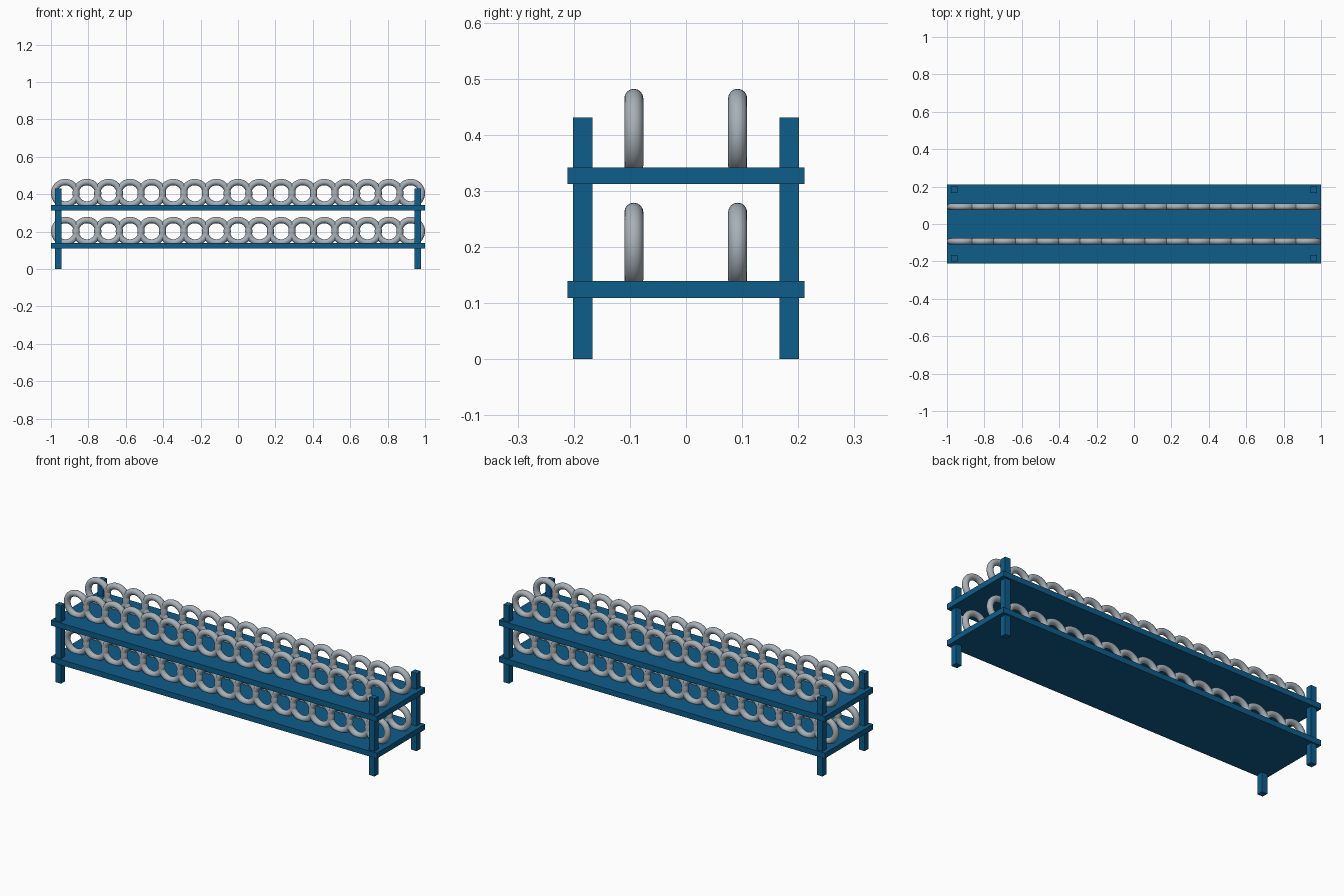
import bpy
import math

cube = bpy.data.objects.get("Cube")
if cube:
    bpy.data.objects.remove(cube, do_unlink=True)


def make_material(name, color):
    mat = bpy.data.materials.new(name)
    mat.use_nodes = True
    mat.diffuse_color = (*color, 1)
    mat.node_tree.nodes["Principled BSDF"].inputs["Base Color"].default_value = (*color, 1)
    return mat


blue = make_material("blue_paint", (0.004, 0.109, 0.255))
steel = make_material("grey_steel", (0.39, 0.44, 0.48))


def box(name, center, size, mat):
    bpy.ops.mesh.primitive_cube_add(size=1, location=center)
    obj = bpy.context.object
    obj.name = name
    obj.scale = size
    bpy.ops.object.transform_apply(location=False, rotation=False, scale=True)
    obj.data.materials.append(mat)
    return obj


# Rack: two long shelves on four square posts
SHELF_THICK = 0.03
shelf_tops = {"lower": 0.139, "upper": 0.342}
for level, top in shelf_tops.items():
    box(level + "_shelf", (0, 0, top - SHELF_THICK / 2), (2, 0.423, SHELF_THICK), blue)

POST_HEIGHT = 0.431
for side, x in (("right", -0.962), ("left", 0.962)):
    for end, y in (("front", -0.184), ("back", 0.184)):
        box(f"{end}_{side}_post", (x, y, POST_HEIGHT / 2), (0.034, 0.034, POST_HEIGHT), blue)

# Upright rings: overlapping rows, sunk slightly into each shelf
RING, TUBE, COUNT = 0.06, 0.017, 17
bpy.ops.mesh.primitive_torus_add(major_radius=RING, minor_radius=TUBE,
                                 major_segments=40, minor_segments=16,
                                 rotation=(math.pi / 2, 0, 0))
first = bpy.context.object
bpy.ops.object.transform_apply(location=False, rotation=True, scale=False)
bpy.ops.object.shade_smooth()
first.data.materials.append(steel)
ring_mesh = first.data
bpy.data.objects.remove(first, do_unlink=True)

start = -1 + RING + TUBE
step = -2 * start / (COUNT - 1)
for level, top in shelf_tops.items():
    for row, y in (("front", -0.093), ("back", 0.092)):
        for i in range(COUNT):
            ring = bpy.data.objects.new(f"{level}_{row}_ring_{i + 1}", ring_mesh)
            ring.location = (start + i * step, y, top + 0.063)
            bpy.context.collection.objects.link(ring)
